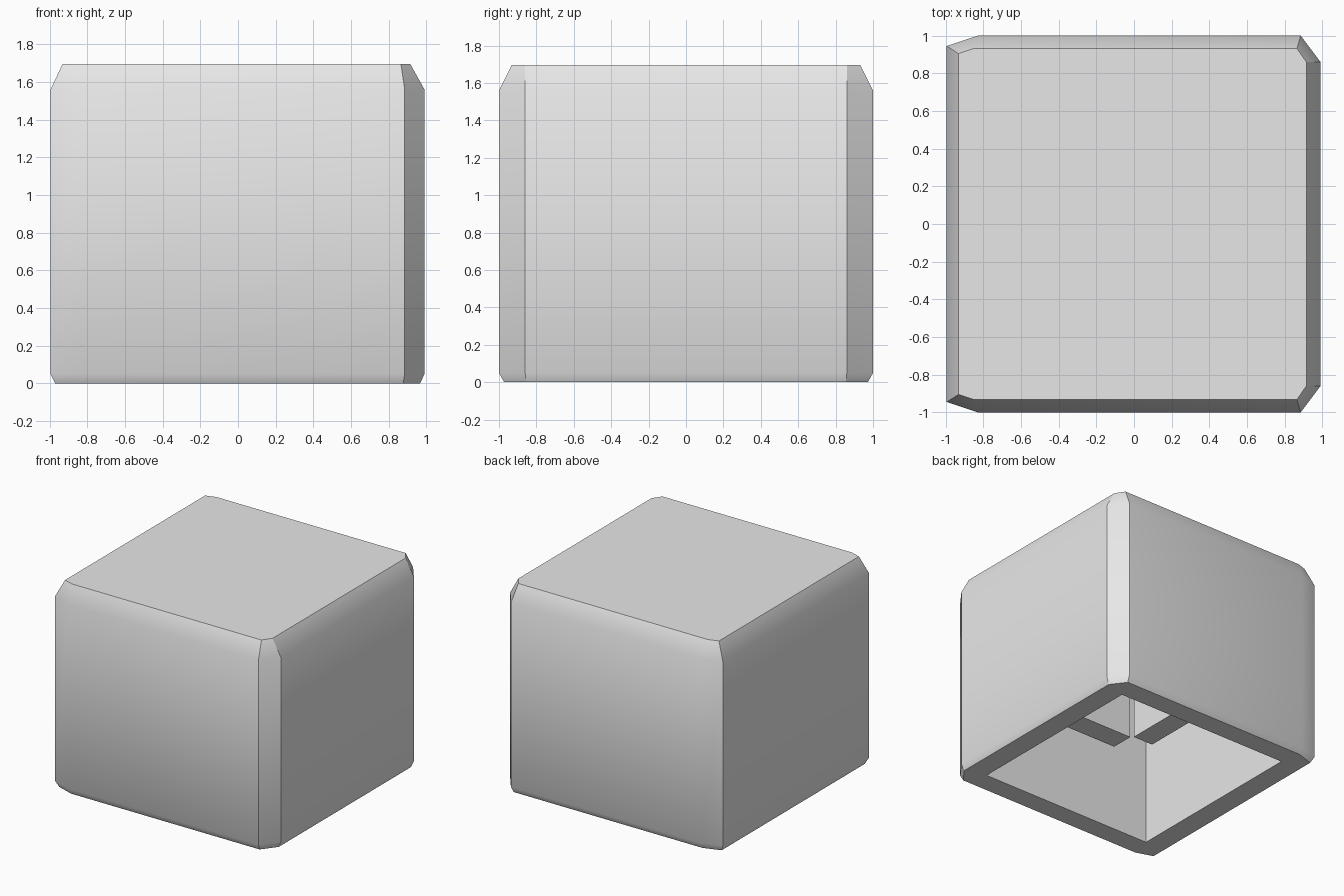
import bpy, bmesh, math

cube = bpy.data.objects.get("Cube")
if cube:
    bpy.data.objects.remove(cube, do_unlink=True)

grey = bpy.data.materials.new("plain_grey")
grey.use_nodes = True
grey.diffuse_color = (0.8, 0.8, 0.8, 1)
grey.node_tree.nodes["Principled BSDF"].inputs["Base Color"].default_value = (0.8, 0.8, 0.8, 1)


def finish(name, bm):
    bmesh.ops.recalc_face_normals(bm, faces=bm.faces)
    mesh = bpy.data.meshes.new(name)
    bm.to_mesh(mesh)
    bm.free()
    mesh.materials.append(grey)
    obj = bpy.data.objects.new(name, mesh)
    bpy.context.collection.objects.link(obj)
    return obj


def box(name, x0, x1, y0, y1, z0, z1):
    bm = bmesh.new()
    bmesh.ops.create_cube(bm, size=1)
    for v in bm.verts:
        v.co = [a + (b - a) * (c + 0.5)
                for a, b, c in zip((x0, y0, z0), (x1, y1, z1), v.co)]
    return finish(name, bm)


def section(z, right, right_cut, left, left_cut, side, right_y, left_y):
    """Eight-sided outline, mirrored front to back."""
    front = [(left, -left_y), (left_cut, -side), (right_cut, -side), (right, -right_y)]
    back = [(x, -y) for x, y in reversed(front)]
    return [(x, y, z) for x, y in front + back]


# Outer shell: chamfered corners with bevelled top and bottom edges
levels = [
    section(0.0, 0.967, 0.877, -0.97, -0.83, 0.972, 0.855, 0.925),
    section(0.05, 0.99, 0.885, -0.995, -0.83, 1.0, 0.86, 0.945),
    section(1.56, 0.99, 0.885, -0.995, -0.83, 1.0, 0.86, 0.945),
    section(1.695, 0.915, 0.865, -0.932, -0.85, 0.932, 0.86, 0.905),
]
bm = bmesh.new()
rings = [[bm.verts.new(p) for p in level] for level in levels]
for low, high in zip(rings, rings[1:]):
    for i in range(len(low)):
        j = (i + 1) % len(low)
        bm.faces.new((low[i], low[j], high[j], high[i]))
bm.faces.new(rings[0])
bm.faces.new(rings[-1])
shell = finish("cap_shell", bm)

# Hollow underside
cutter = box("cavity_cutter", -0.79, 0.79, -0.8, 0.8, -0.3, 1.5)
cutter.hide_render = True
cut = shell.modifiers.new("cavity", 'BOOLEAN')
cut.operation = 'DIFFERENCE'
cut.solver = 'EXACT'
cut.object = cutter
bpy.ops.object.select_all(action='DESELECT')
shell.select_set(True)
bpy.context.view_layer.objects.active = shell
bpy.ops.object.modifier_apply(modifier="cavity")
bpy.data.objects.remove(cutter, do_unlink=True)
bpy.ops.object.shade_smooth_by_angle(angle=math.radians(29.5))

# Inner mounting bars hanging from the roof, open at the corners
low, high = 0.6, 1.55
for sign, fb, lr in ((-1, "front", "right"), (1, "back", "left")):
    y0, y1 = sorted((sign * 0.45, sign * 0.64))
    box(fb + "_mount_bar", -0.34, 0.34, y0, y1, low, high)
    x0, x1 = sorted((sign * 0.36, sign * 0.54))
    box(lr + "_mount_bar", x0, x1, -0.43, 0.43, low, high)
